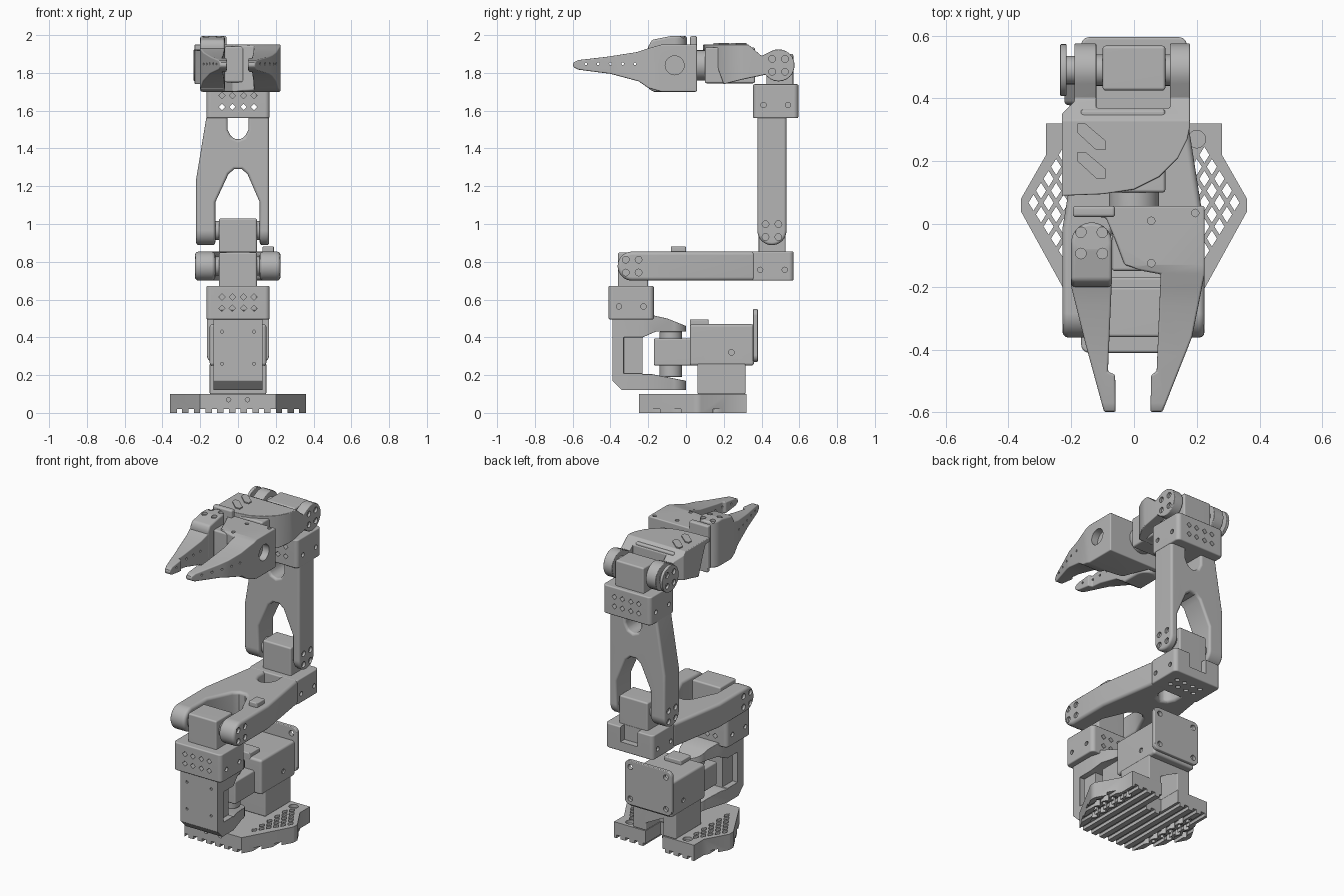
import bpy, bmesh, math
from mathutils import Matrix

if "Cube" in bpy.data.objects:
    bpy.data.objects.remove(bpy.data.objects["Cube"], do_unlink=True)

GREY = (0.46, 0.46, 0.46, 1)
mat = bpy.data.materials.new("mid grey")
mat.use_nodes = True
mat.diffuse_color = GREY
bsdf = next(n for n in mat.node_tree.nodes if n.type == 'BSDF_PRINCIPLED')
bsdf.inputs["Base Color"].default_value = GREY
parts = []


def make(name, bm):
    bmesh.ops.recalc_face_normals(bm, faces=bm.faces[:])
    me = bpy.data.meshes.new(name)
    bm.to_mesh(me)
    bm.free()
    me.materials.append(mat)
    ob = bpy.data.objects.new(name, me)
    bpy.context.scene.collection.objects.link(ob)
    if name != "cutter":
        parts.append(ob)
    return ob


def place(axis, a, b, h):
    return {'x': (h, a, b), 'y': (a, h, b), 'z': (a, b, h)}[axis]


def activate(ob):
    bpy.ops.object.select_all(action='DESELECT')
    bpy.context.view_layer.objects.active = ob
    ob.select_set(True)


def prism(name, pts, axis, lo, hi):
    """Extrude a flat outline along an axis."""
    bm = bmesh.new()
    rows = [[bm.verts.new(place(axis, a, b, h)) for a, b in pts] for h in (lo, hi)]
    for row in rows:
        bm.faces.new(row)
    for i in range(len(pts)):
        j = (i + 1) % len(pts)
        bm.faces.new((rows[0][i], rows[0][j], rows[1][j], rows[1][i]))
    return make(name, bm)


def add_rod(bm, c, r, length, axis, n=24, stretch=1):
    turn = {'x': Matrix.Rotation(math.pi / 2, 4, 'Y'),
            'y': Matrix.Rotation(math.pi / 2, 4, 'X'), 'z': Matrix()}[axis]
    m = Matrix.Translation(c) @ turn @ Matrix.Diagonal((1, stretch, 1, 1))
    bmesh.ops.create_cone(bm, cap_ends=True, segments=n, radius1=r, radius2=r,
                          depth=length, matrix=m)


def rod(name, c, r, length, axis, n=32):
    bm = bmesh.new()
    add_rod(bm, c, r, length, axis, n)
    return bevel(make(name, bm), 0.004)


def boolean(ob, other, op='DIFFERENCE'):
    mod = ob.modifiers.new("cut", 'BOOLEAN')
    mod.object, mod.operation, mod.solver = other, op, 'EXACT'
    activate(ob)
    bpy.ops.object.modifier_apply(modifier=mod.name)
    bpy.data.objects.remove(other, do_unlink=True)


def punch(ob, centres, r, depth, axis, n=12, stretch=1):
    """Cut a set of equal holes; four sides give diamonds."""
    bm = bmesh.new()
    for c in centres:
        add_rod(bm, c, r, depth, axis, n, stretch)
    boolean(ob, make("cutter", bm))


def bevel(ob, width):
    mod = ob.modifiers.new("bevel", 'BEVEL')
    mod.width, mod.segments, mod.angle_limit = width, 3, math.radians(40)
    activate(ob)
    bpy.ops.object.modifier_apply(modifier=mod.name)
    return ob


def raw_box(name, x, y, z):
    return prism(name, [(x[0], y[0]), (x[1], y[0]), (x[1], y[1]), (x[0], y[1])], 'z', *z)


def box(name, x, y, z, width=0.01):
    return bevel(raw_box(name, x, y, z), width)


def arc(c, r, a0, a1, n=16):
    return [(c[0] + r * math.cos(math.radians(a0 + (a1 - a0) * i / n)),
             c[1] + r * math.sin(math.radians(a0 + (a1 - a0) * i / n))) for i in range(n + 1)]


def round_rect(a, b, r):
    corners = ((a[1] - r, b[1] - r), (a[0] + r, b[1] - r), (a[0] + r, b[0] + r), (a[1] - r, b[0] + r))
    return [p for i, c in enumerate(corners) for p in arc(c, r, i * 90, i * 90 + 90, 6)]


def bolts(ob, x, y, z):
    d = 0.034
    punch(ob, [(x, y + i * d, z + j * d) for i in (-1, 1) for j in (-1, 1)], 0.018, 0.03, 'x')


def fork(left, right, length):
    """Outline of a forked link, measured from its pivot."""
    e, t, u = -0.1, length + 0.02, length
    return [(-left, e), (-left, 0.27), (-0.165, t), (-0.055, t), (-0.055, u - 0.06),
            (-0.035, u - 0.1), (0, u - 0.115), (0.035, u - 0.1), (0.055, u - 0.06), (0.055, t),
            (0.165, t), (right, 0.27), (right, e), (0.115, e), (0.115, 0.15), (0.05, 0.3),
            (0.02, 0.325), (-0.02, 0.325), (-0.05, 0.3), (-0.12, 0.15), (-0.12, e)]


# Base plate with lattice holes, grooved sole and rear slot
half = [(0.1, -0.25), (0.2, -0.25), (0.36, 0.04), (0.36, 0.08), (0.28, 0.22), (0.28, 0.32)]
base = prism("base", half + [(-x, y) for x, y in reversed(half)], 'z', 0, 0.1)
lattice = []
for row in range(-4, 6):
    y = 0.03 + row * 0.038
    edge = 0.36 - max(0, 0.04 - y) * 0.57 - max(0, y - 0.08) * 0.57
    for col in range(4):
        x = 0.2 + col * 0.048 + (row % 2) * 0.024
        if x < edge - 0.025:
            lattice += [(x, y, 0.05), (-x, y, 0.05)]
punch(base, lattice, 0.016, 0.3, 'z', 4, 1.6)
punch(base, [(s * 0.2, 0.27, 0.1) for s in (-1, 1)], 0.028, 0.04, 'z', 16)
punch(base, [(s * 0.05, -0.25, 0.07) for s in (-1, 1)], 0.012, 0.03, 'y')
for i in range(-5, 6):
    boolean(base, raw_box("cutter", (i * 0.062 - 0.014, i * 0.062 + 0.014), (-0.3, 0.4), (-0.02, 0.02)))
boolean(base, raw_box("cutter", (-0.06, 0.06), (0.17, 0.4), (-0.1, 0.3)))
pedestal = raw_box("pedestal", (-0.15, 0.15), (0.06, 0.315), (0.1, 0.26))
boolean(pedestal, raw_box("cutter", (-0.06, 0.06), (0.17, 0.4), (0, 0.25)))
bevel(pedestal, 0.006)

# Base motor housing and rear board
box("base_motor", (-0.1, 0.1), (-0.17, 0.1), (0.25, 0.395))
housing = box("base_motor_housing", (-0.15, 0.15), (0.02, 0.36), (0.25, 0.47), 0.015)
punch(housing, [(s * 0.15, 0.24, 0.32) for s in (-1, 1)], 0.015, 0.02, 'x')
box("cable_block", (-0.05, 0.07), (0.02, 0.12), (0.45, 0.495), 0.006)
board = bevel(prism("rear_board", round_rect((-0.165, 0.165), (0.27, 0.55), 0.035), 'y', 0.355, 0.38), 0.005)
punch(board, [(i * 0.125, 0.37, 0.41 + j * 0.1) for i in (-1, 1) for j in (-1, 1)], 0.017, 0.1, 'y')

# Turning bracket around the base motor
rod("yaw_axle", (0, -0.08, 0.31), 0.06, 0.24, 'z')
side = [(-0.39, 0.52), (-0.39, 0.17), (-0.34, 0.12), (0, 0.12), (0, 0.17), (-0.18, 0.205),
        (-0.23, 0.205), (-0.23, 0.4), (-0.16, 0.43), (0, 0.43), (0, 0.46), (-0.1, 0.5), (-0.19, 0.52)]
bracket = prism("turning_bracket", side, 'x', -0.13, 0.13)
plan = [(-0.13, -0.45), (0.13, -0.45), (0.13, -0.23)] + arc((0, -0.08), 0.085, 0, 180) + [(-0.13, -0.23)]
boolean(bracket, prism("cutter", plan, 'z', 0, 1), 'INTERSECT')
for s in (-1, 1):
    boolean(bracket, raw_box("cutter", sorted((s * 0.095, s * 0.2)), (-0.33, -0.2), (0.21, 0.4)))
bevel(bracket, 0.012)
punch(bracket, [(i * 0.085, -0.39, z) for i in (-1, 1) for z in (0.26, 0.43)], 0.008, 0.02, 'y')


# Motor sockets with diamond vents and side bolts
def socket(name, y, z, vent_axis, vent_depth):
    ob = bevel(prism(name, round_rect((-0.168, 0.168), y, 0.025), 'z', *z), 0.008)
    my, mz = sum(y) / 2, sum(z) / 2
    upright = vent_axis == 'y'
    punch(ob, [(i, my, mz + j) if upright else (i, my + j, z[0])
               for i in (-0.085, -0.03, 0.03, 0.085) for j in (-0.03, 0.03)],
          0.017, vent_depth, vent_axis, 4)
    punch(ob, [(s * 0.168, my + k * 0.065, mz - 0.02) for s in (-1, 1) for k in (-1, 1)], 0.014, 0.03, 'x')
    return ob


socket("shoulder_socket", (-0.41, -0.17), (0.495, 0.672), 'y', 0.4)
elbow = socket("elbow_socket", (0.345, 0.57), (0.7, 0.855), 'z', 0.05)
boolean(elbow, raw_box("cutter", (-0.06, 0.06), (0.53, 0.7), (0.76, 0.9)))
socket("wrist_socket", (0.355, 0.595), (1.56, 1.74), 'y', 0.4)

# Motors and pivots of the three hinges
for name, y, z, my, mz in (("shoulder", -0.285, 0.777, (-0.36, -0.2), (0.54, 0.85)),
                           ("elbow", 0.455, 0.965, (0.385, 0.528), (0.74, 1.03)),
                           ("wrist", 0.49, 1.84, (0.425, 0.568), (1.65, 1.9))):
    box(name + "_motor", (-0.1, 0.1), my, mz)
    rod(name + "_pivot", (-0.01, y, z), 0.05, 0.28, 'x')

# Lower link, lying along y
lower = prism("lower_link", [(x, t - 0.285) for x, t in fork(0.228, 0.225, 0.635)], 'z', 0.6, 0.95)
boolean(lower, prism("cutter", arc((-0.285, 0.777), 0.077, 90, 270) + [(0.5, 0.7), (0.5, 0.854)],
                     'x', -0.5, 0.5), 'INTERSECT')
bevel(lower, 0.02)
for s in (-0.228, 0.225):
    bolts(lower, s, -0.285, 0.777)
box("cable_clip", (0.13, 0.19), (-0.08, 0.0), (0.845, 0.882), 0.006)

# Upper link, standing along z
upper = prism("upper_link", [(x, t + 0.965) for x, t in fork(0.222, 0.165, 0.595)], 'y', 0.3, 0.6)
boolean(upper, prism("cutter", arc((0.455, 0.965), 0.077, 180, 360) + [(0.532, 1.7), (0.378, 1.7)],
                     'x', -0.5, 0.5), 'INTERSECT')
bevel(upper, 0.015)
for s in (-0.222, 0.165):
    bolts(upper, s, 0.455, 0.965)

# Wrist shell: curved top cover running back to the hinge cheeks
cover = [(-0.23, 0.09), (-0.1, 0.095), (0, 0.11), (0.08, 0.15), (0.14, 0.21), (0.17, 0.27),
         (0.178, 0.31), (0.178, 0.6), (0.115, 0.6), (0.115, 0.37), (-0.12, 0.37), (-0.12, 0.6),
         (-0.19, 0.6), (-0.19, 0.39), (-0.23, 0.35)]
shell = prism("wrist_shell", cover, 'z', 1.6, 2.1)
outline = [(0.08, 1.95), (0.08, 1.92), (0.13, 1.92), (0.16, 1.85), (0.2, 1.74), (0.3, 1.765), (0.42, 1.79)] \
    + arc((0.49, 1.84), 0.085, -120, 120) + [(0.4, 1.89), (0.33, 1.95)]
boolean(shell, prism("cutter", outline, 'x', -0.5, 0.5), 'INTERSECT')
bevel(shell, 0.008)
bolts(shell, 0.178, 0.49, 1.84)
horn = rod("wrist_horn", (-0.225, 0.49, 1.84), 0.083, 0.02, 'x')
bolts(horn, -0.235, 0.49, 1.84)
rod("horn_hub", (-0.2, 0.49, 1.84), 0.045, 0.05, 'x')
box("roll_motor", (-0.17, 0.1), (0.1, 0.365), (1.745, 1.935))
rod("roll_axle", (0, 0.08, 1.84), 0.08, 0.08, 'y')
for k in (0, 0.09):
    arrow = [(-0.18, 0.32), (-0.155, 0.32), (-0.09, 0.265), (-0.09, 0.235), (-0.12, 0.235), (-0.18, 0.29)]
    prism("arrow_plate", [(x, y - k) for x, y in arrow], 'z', 1.949, 1.957)

# Gripper: fixed jaw with its body, and the hinged jaw
top_line = [(-0.13, 1.95), (-0.2, 1.93), (-0.26, 1.91), (-0.42, 1.885), (-0.57, 1.868), (-0.595, 1.855)]
low_line = [(-0.595, 1.83), (-0.57, 1.817), (-0.4, 1.795), (-0.25, 1.755), (-0.2, 1.72), (-0.13, 1.7)]
jaw_side = [(0.2, 1.95)] + top_line + [(-0.6, 1.843)] + low_line + [(0.2, 1.7)]
fixed = [(-0.19, 0.058), (-0.19, 0.03), (-0.09, 0.02), (-0.06, -0.05), (-0.03, -0.13), (0.03, -0.15),
         (0.085, -0.16), (0.072, -0.47), (0.055, -0.48), (0.052, -0.6), (0.09, -0.6), (0.185, -0.36),
         (0.225, -0.16), (0.225, 0.058)]
moving = [(-0.07, -0.17), (-0.083, -0.47), (-0.06, -0.48), (-0.058, -0.6), (-0.095, -0.6),
          (-0.155, -0.38), (-0.2, -0.2), (-0.2, -0.15)]
for name, pts in (("fixed_jaw", fixed), ("moving_jaw", moving)):
    jaw = prism(name, pts, 'z', 1.6, 2.1)
    boolean(jaw, prism("cutter", jaw_side, 'x', -0.5, 0.5), 'INTERSECT')
    bevel(jaw, 0.008)
    punch(jaw, [(0, -0.27 - 0.065 * i, 1.848) for i in range(5)], 0.007, 1, 'x', 8)
    if name == "fixed_jaw":
        punch(jaw, [(0.22, -0.06, 1.84)], 0.05, 0.08, 'x', 32)
        punch(jaw, [(0.055, 0.01, 1.95), (0.055, -0.125, 1.95), (0.195, 0.035, 1.95)], 0.012, 0.03, 'z')
hub = prism("moving_jaw_hub", [(-0.2, -0.2), (-0.07, -0.2)] + arc((-0.135, -0.06), 0.065, 0, 180), 'z', 1.6, 2.1)
hub_side = [(-0.205, 1.72), (-0.205, 1.93), (-0.18, 1.975), (-0.08, 1.995), (0.06, 1.995), (0.06, 1.7), (-0.17, 1.7)]
boolean(hub, prism("cutter", hub_side, 'x', -0.5, 0.5), 'INTERSECT')
bevel(hub, 0.012)
punch(hub, [(-0.135 + i * 0.034, -0.06 + j * 0.034, 1.995) for i in (-1, 1) for j in (-1, 1)], 0.017, 0.03, 'z')
box("jaw_back_rail", (-0.195, -0.06), (0.022, 0.058), (1.72, 1.995))
box("jaw_motor", (-0.07, 0.03), (-0.15, 0.04), (1.75, 1.94))

# Smooth the rounded edges and keep the broad faces flat
for ob in parts:
    activate(ob)
    bpy.ops.object.shade_smooth_by_angle(angle=math.radians(35))
    mod = ob.modifiers.new("flat_faces", 'WEIGHTED_NORMAL')
    mod.keep_sharp = True
    bpy.ops.object.modifier_apply(modifier=mod.name)
